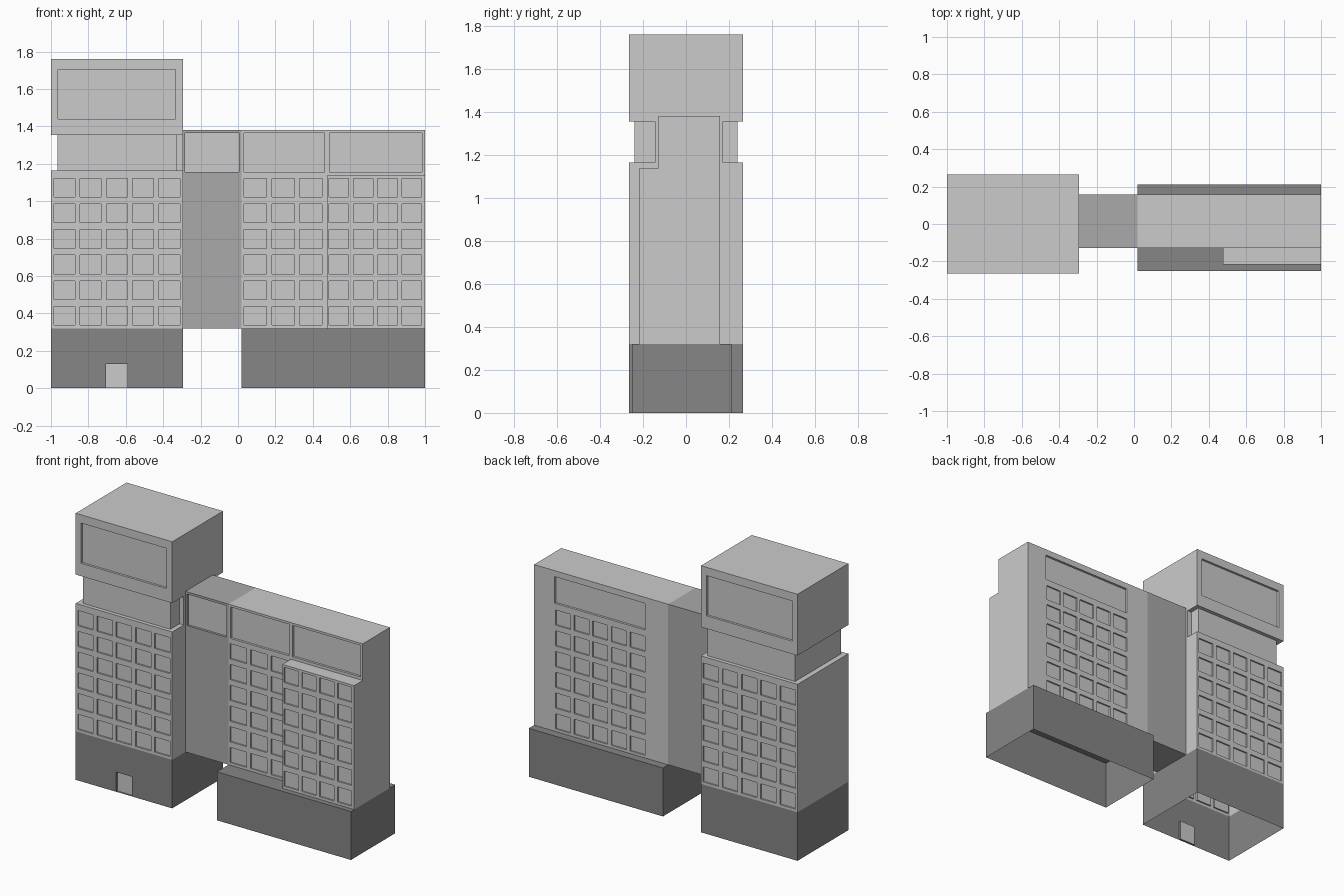
import bpy, bmesh
from mathutils import Vector

if "Cube" in bpy.data.objects:
    bpy.data.objects.remove(bpy.data.objects["Cube"])


def material(name, v):
    m = bpy.data.materials.new(name)
    m.diffuse_color = (v, v, v, 1)
    m.use_nodes = True
    m.node_tree.nodes["Principled BSDF"].inputs["Base Color"].default_value = m.diffuse_color
    return m


GREY = material("pale_grey", 0.8)
MID = material("mid_grey", 0.4)
DARK = material("dark_grey", 0.24)


def quad(bm, pts, normal, mat=0):
    f = bm.faces.new([bm.verts.new(p) for p in pts])
    f.normal_update()
    if f.normal.dot(Vector(normal)) < 0:
        f.normal_flip()
    f.material_index = mat


def wall(bm, x0, x1, z0, z1, y, out, holes=()):
    """Upright wall facing y*out, with recessed rectangles (xa, xb, za, zb, depth, material)."""
    xs = sorted({x0, x1, *(v for h in holes for v in h[:2])})
    zs = sorted({z0, z1, *(v for h in holes for v in h[2:4])})
    for a, b in zip(xs, xs[1:]):
        for c, d in zip(zs, zs[1:]):
            mx, mz = (a + b) / 2, (c + d) / 2
            if not any(h[0] < mx < h[1] and h[2] < mz < h[3] for h in holes):
                quad(bm, [(a, y, c), (b, y, c), (b, y, d), (a, y, d)], (0, out, 0))
    for a, b, c, d, depth, mat in holes:
        yi = y - out * depth
        quad(bm, [(a, yi, c), (b, yi, c), (b, yi, d), (a, yi, d)], (0, out, 0), mat)
        for x, n in ((a, 1), (b, -1)):
            quad(bm, [(x, y, c), (x, yi, c), (x, yi, d), (x, y, d)], (n, 0, 0))
        for z, n in ((c, 1), (d, -1)):
            quad(bm, [(a, y, z), (b, y, z), (b, yi, z), (a, yi, z)], (0, 0, n))


def side(bm, x, y0, y1, z0, z1, n):
    quad(bm, [(x, y0, z0), (x, y1, z0), (x, y1, z1), (x, y0, z1)], (n, 0, 0))


def slab(bm, x0, x1, y0, y1, z, n):
    quad(bm, [(x0, y0, z), (x1, y0, z), (x1, y1, z), (x0, y1, z)], (0, 0, n))


def ledge(bm, o, i, z, n):
    """Flat ring between an outer and an inner rectangle (x0, x1, y0, y1)."""
    slab(bm, o[0], o[1], o[2], i[2], z, n)
    slab(bm, o[0], o[1], i[3], o[3], z, n)
    slab(bm, o[0], i[0], i[2], i[3], z, n)
    slab(bm, i[1], o[1], i[2], i[3], z, n)


def shell(bm, r, z0, z1, front=(), back=(), left=True, right=True):
    x0, x1, y0, y1 = r
    wall(bm, x0, x1, z0, z1, y0, -1, front)
    wall(bm, x0, x1, z0, z1, y1, 1, back)
    if left:
        side(bm, x0, y0, y1, z0, z1, -1)
    if right:
        side(bm, x1, y0, y1, z0, z1, 1)


def windows(x0, cols, pitch, width):
    """Six rows of shallow window recesses."""
    return [(x0 + pitch * i, x0 + pitch * i + width, 0.337 + 0.137 * j, 0.437 + 0.137 * j, 0.01, 0)
            for i in range(cols) for j in range(6)]


def finish(name, bm, *mats):
    bmesh.ops.remove_doubles(bm, verts=bm.verts, dist=1e-5)
    me = bpy.data.meshes.new(name)
    bm.to_mesh(me)
    bm.free()
    for m in mats:
        me.materials.append(m)
    ob = bpy.data.objects.new(name, me)
    bpy.context.collection.objects.link(ob)


TOWER = (-1.0, -0.295, -0.265, 0.265)
NECK = (-0.965, -0.325, -0.24, 0.24)
Y0, Y1 = -0.127, 0.157
FLOOR, ROOF = 0.32, 1.38

# tower base, open underneath, with a recessed door
bm = bmesh.new()
shell(bm, TOWER, 0, FLOOR, front=[(-0.705, -0.59, 0, 0.13, 0.015, 1)])
finish("tower_base", bm, DARK, GREY)

# tower body with windows, narrow neck and overhanging head
bm = bmesh.new()
grid = windows(-0.985, 5, 0.1405, 0.113)
shell(bm, TOWER, FLOOR, 1.165, grid, grid)
ledge(bm, TOWER, NECK, 1.165, 1)
shell(bm, NECK, 1.165, 1.355)
ledge(bm, TOWER, NECK, 1.355, -1)
screen = [(-0.962, -0.335, 1.44, 1.705, 0.015, 0)]
shell(bm, TOWER, 1.355, 1.76, screen, screen)
slab(bm, *TOWER, 1.76, 1)
finish("tower", bm, GREY)

# collar joining the neck to the link
bm = bmesh.new()
shell(bm, (-0.325, -0.295, -0.145, 0.172), 1.165, 1.355, left=False)
finish("neck_collar", bm, GREY)

# link between tower and wing
bm = bmesh.new()
link = (-0.295, 0.02, Y0, Y1)
shell(bm, link, FLOOR, ROOF, front=[(-0.284, 0.005, 1.157, 1.365, 0.015, 1)],
      left=False, right=False)
slab(bm, *link, ROOF, 1)
slab(bm, *link, FLOOR, -1)
finish("link", bm, MID, GREY)

# wing base, open underneath
bm = bmesh.new()
wing_base = (0.02, 1.0, -0.25, 0.212)
shell(bm, wing_base, 0, FLOOR)
slab(bm, *wing_base, FLOOR, 1)
finish("wing_base", bm, DARK)

# wing: main slab with large panels and a projecting bay at the front
bm = bmesh.new()
BX, BY, BZ = 0.475, -0.216, 1.138
wall(bm, 0.02, BX, FLOOR, BZ, Y0, -1, windows(0.032, 3, 0.149, 0.12))
wall(bm, 0.02, 1, BZ, ROOF, Y0, -1,
     [(0.033, 0.463, 1.157, 1.365, 0.015, 0), (0.488, 0.985, 1.157, 1.365, 0.015, 0)])
wall(bm, 0.02, 1, FLOOR, ROOF, Y1, 1,
     windows(0.19, 5, 0.136, 0.11) + [(0.19, 0.85, 1.165, 1.34, 0.015, 0)])
side(bm, 1, Y0, Y1, FLOOR, ROOF, 1)
slab(bm, 0.02, 1, Y0, Y1, ROOF, 1)
wall(bm, BX, 1, FLOOR, BZ, BY, -1, windows(BX + 0.012, 4, 0.13, 0.105))
side(bm, BX, BY, Y0, FLOOR, BZ, -1)
side(bm, 1, BY, Y0, FLOOR, BZ, 1)
slab(bm, BX, 1, BY, Y0, BZ, 1)
finish("wing", bm, GREY)
